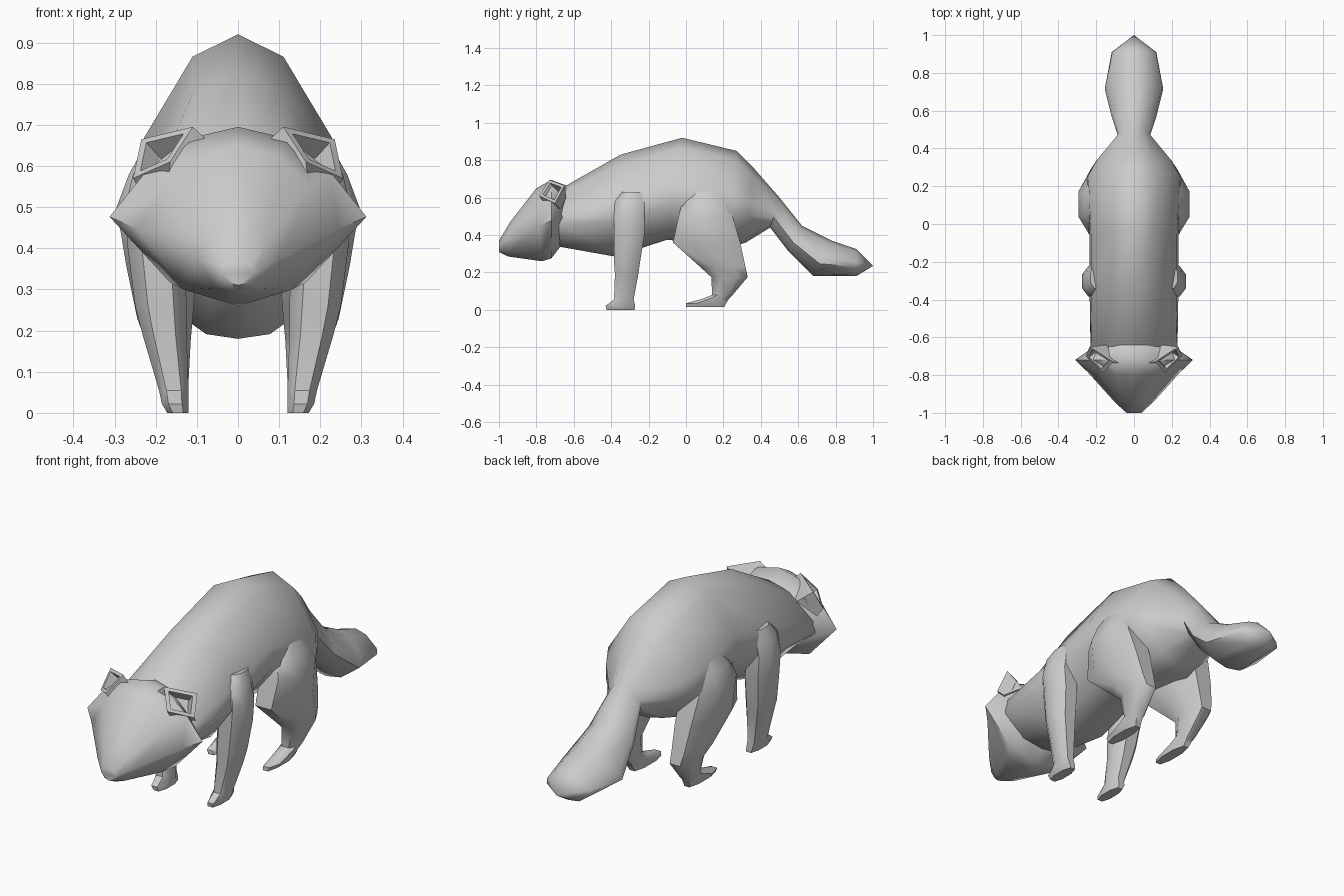
import bpy, bmesh, math
from mathutils import Vector

if "Cube" in bpy.data.objects:
    bpy.data.objects.remove(bpy.data.objects["Cube"])

fur = bpy.data.materials.new("grey fur")
fur.diffuse_color = (0.6, 0.6, 0.6, 1)
fur.use_nodes = True
fur.node_tree.nodes["Principled BSDF"].inputs["Base Color"].default_value = fur.diffuse_color


def finish(name, bm, angle=50):
    bmesh.ops.recalc_face_normals(bm, faces=bm.faces)
    me = bpy.data.meshes.new(name)
    bm.to_mesh(me)
    bm.free()
    me.materials.append(fur)
    ob = bpy.data.objects.new(name, me)
    bpy.context.collection.objects.link(ob)
    bpy.ops.object.select_all(action='DESELECT')
    ob.select_set(True)
    bpy.context.view_layer.objects.active = ob
    bpy.ops.object.shade_smooth_by_angle(angle=math.radians(angle))
    return ob


def loft(name, rings, tip=None, angle=50):
    """Skin a list of equal point rings, capping both ends."""
    bm = bmesh.new()
    vs = [[bm.verts.new(p) for p in r] for r in rings]
    n = len(vs[0])
    for a, b in zip(vs, vs[1:]):
        for i in range(n):
            j = (i + 1) % n
            bm.faces.new((a[i], a[j], b[j], b[i]))
    bm.faces.new(vs[0])
    if tip:
        t = bm.verts.new(tip)
        for i in range(n):
            bm.faces.new((vs[-1][i], vs[-1][(i + 1) % n], t))
    else:
        bm.faces.new(vs[-1])
    return finish(name, bm, angle)


def section(profile, yt, zt, yb, zb, w):
    """Symmetric slice between a top and a bottom point."""
    half = [(x * w, yb + (yt - yb) * t, zb + (zt - zb) * t) for x, t in profile]
    return half + [(-x, y, z) for x, y, z in half[-2:0:-1]]


def limb_ring(z, y0, y1, x0, x1, side):
    """Eight-sided rounded horizontal slice of a leg."""
    cx, cy, rx, ry = (x0 + x1) / 2, (y0 + y1) / 2, (x1 - x0) / 2, (y1 - y0) / 2
    pts = [(1, -.45), (1, .45), (.5, 1), (-.5, 1), (-1, .45), (-1, -.45), (-.5, -1), (.5, -1)]
    return [(side * (cx + rx * a), cy + ry * b, z) for a, b in pts]


# body and tail in one skin
BODY = [(0, 1), (.47, .9), (.97, .54), (1, .35), (.5, .06), (0, 0)]
body = [(-.70, .60, -.70, .36, .20),
        (-.64, .665, -.69, .34, .23),
        (-.35, .83, -.38, .285, .235),
        (-.02, .92, -.10, .375, .235),
        (.27, .85, .24, .335, .25),
        (.36, .76, .32, .36, .20),
        (.50, .60, .45, .44, .085),
        (.62, .45, .55, .31, .12),
        (.78, .37, .68, .18, .155),
        (.91, .325, .91, .18, .118)]
loft("body_and_tail", [section(BODY, *r) for r in body], tip=(0, 1, .235))

# wedge-shaped head with pointed cheeks
HEAD = [(0, 1), (.4, .93), (.72, .74), (1, .48), (.53, .1), (0, 0)]
head = [(-.64, .665, -.67, .34, .22),
        (-.72, .695, -.72, .275, .312),
        (-.80, .65, -.77, .26, .245),
        (-.94, .47, -.95, .285, .10),
        (-1.0, .37, -1.0, .31, .04)]
loft("head", [section(HEAD, *r) for r in head], angle=60)

# legs: z, back and front limits, inner and outer limits
front = [(.63, -.34, -.22, .16, .23), (.58, -.38, -.22, .15, .255),
         (.50, -.385, -.222, .14, .275), (.40, -.385, -.222, .13, .268),
         (.26, -.385, -.245, .125, .25), (.19, -.38, -.255, .125, .232),
         (.055, -.385, -.28, .12, .192), (.022, -.43, -.272, .12, .185),
         (.0, -.425, -.275, .12, .172)]
hind = [(.66, .03, .20, .10, .22), (.58, -.02, .225, .10, .265),
        (.50, -.04, .25, .10, .295), (.36, -.07, .29, .10, .272),
        (.23, .075, .318, .11, .245), (.175, .135, .33, .115, .225),
        (.08, .14, .25, .12, .195), (.06, .09, .23, .12, .19),
        (.035, .0, .215, .12, .185), (.015, .0, .205, .12, .175)]
for side, label in ((1, "left"), (-1, "right")):
    for kind, rings in (("front", front), ("hind", hind)):
        loft(f"{label}_{kind}_leg", [limb_ring(*r, side) for r in rings])

    # ear: four-cornered cup, hollow towards the front
    rim = [Vector(p) for p in ((.11, -.73, .695), (.235, -.65, .665),
                               (.255, -.70, .57), (.165, -.785, .61))]
    root = [(.05, -.74, .64), (.15, -.64, .60), (.24, -.67, .54), (.17, -.75, .56)]
    mid = sum(rim, Vector()) / 4
    inner = [p.lerp(mid, .28) for p in rim]
    floor = [p.lerp(mid, .4) + Vector((-.03, .03, -.035)) for p in rim]
    loft(f"{label}_ear", [[(side * p[0], p[1], p[2]) for p in r]
                          for r in (root, rim, inner, floor)], angle=20)
